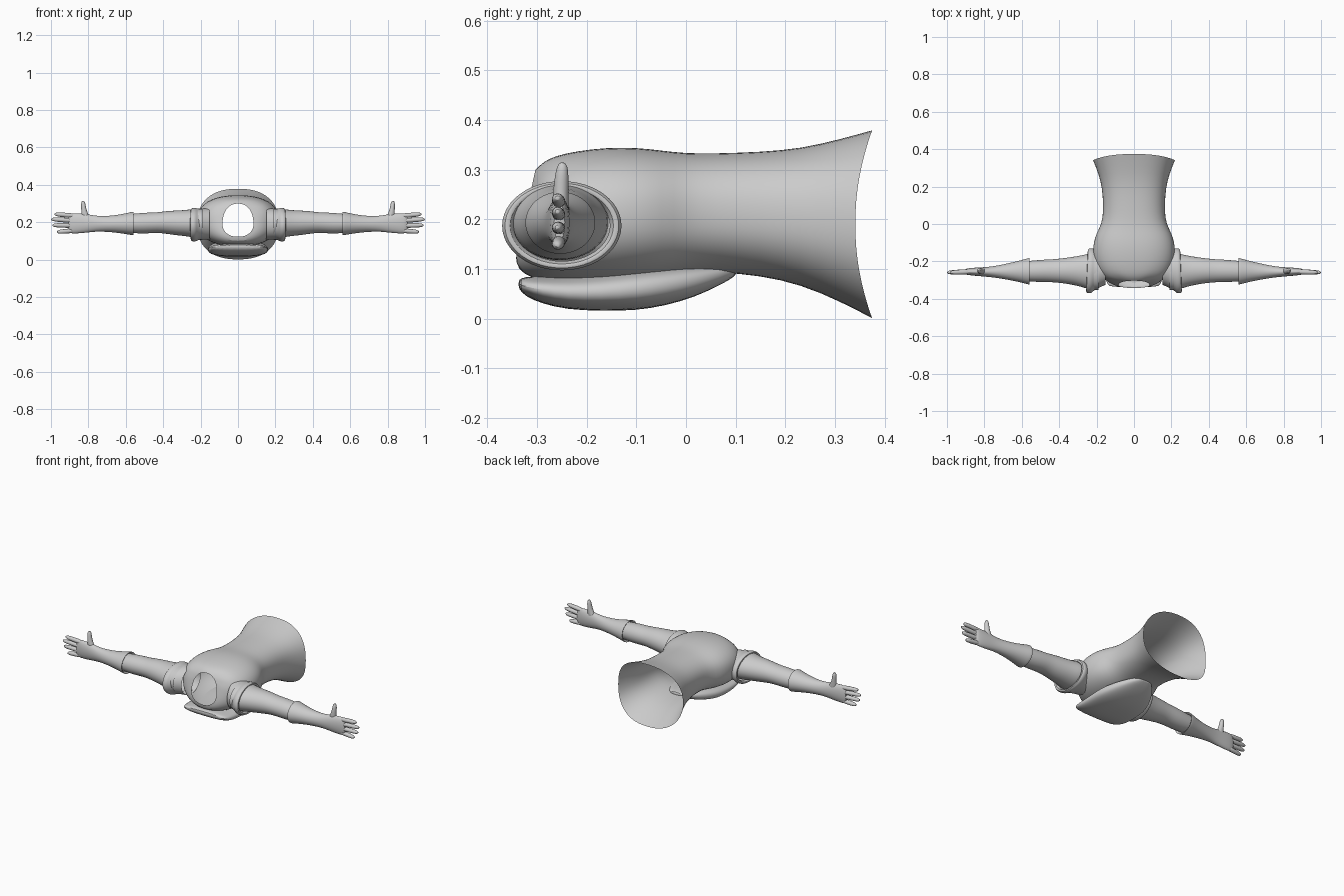
import bpy, bmesh, math

GREY = bpy.data.materials.new("plain_grey")
GREY.diffuse_color = (0.6, 0.6, 0.6, 1)


def spow(v, e):
    return math.copysign(abs(v) ** e, v)


def loft(name, rings, axis, seg=24, power=2.0, caps=(False, False), shift=None,
         mirror=False, subdiv=1):
    """Skin superellipse rings (position, centre a, centre b, radius a, radius b)."""
    bm = bmesh.new()
    loops = []
    for i, (p, ca, cb, ra, rb) in enumerate(rings):
        loop = []
        for k in range(seg):
            t = 2 * math.pi * k / seg
            a = ca + ra * spow(math.cos(t), 2 / power)
            b = cb + rb * spow(math.sin(t), 2 / power)
            q = p + (shift(i, a, b) if shift else 0)
            co = {'x': (q, a, b), 'y': (a, q, b), 'z': (a, b, q)}[axis]
            loop.append(bm.verts.new(co))
        loops.append(loop)
    for l0, l1 in zip(loops, loops[1:]):
        for k in range(seg):
            n = (k + 1) % seg
            bm.faces.new((l0[k], l0[n], l1[n], l1[k]))
    if caps[0]:
        bm.faces.new(loops[0][::-1])
    if caps[1]:
        bm.faces.new(loops[-1])
    bmesh.ops.recalc_face_normals(bm, faces=bm.faces)
    me = bpy.data.meshes.new(name)
    bm.to_mesh(me)
    bm.free()
    me.materials.append(GREY)
    ob = bpy.data.objects.new(name, me)
    bpy.context.collection.objects.link(ob)
    if mirror:
        ob.modifiers.new("mirror", 'MIRROR')
    if subdiv:
        ob.modifiers.new("smooth", 'SUBSURF').levels = subdiv
        ob.modifiers["smooth"].render_levels = subdiv
    bpy.ops.object.select_all(action='DESELECT')
    ob.select_set(True)
    bpy.context.view_layer.objects.active = ob
    bpy.ops.object.shade_smooth_by_angle(angle=math.radians(45))
    return ob


# Torso shell: y, half width, bottom z, top z, from flared hem to neck opening
torso = [(0.34, 0.22, 0.0, 0.38), (0.30, 0.203, 0.033, 0.363), (0.23, 0.178, 0.068, 0.343),
         (0.15, 0.167, 0.086, 0.336), (0.06, 0.165, 0.094, 0.333), (0.0, 0.174, 0.09, 0.333),
         (-0.05, 0.202, 0.082, 0.339), (-0.10, 0.217, 0.075, 0.345), (-0.16, 0.222, 0.07, 0.345),
         (-0.22, 0.212, 0.07, 0.338), (-0.265, 0.19, 0.072, 0.328), (-0.30, 0.155, 0.08, 0.315),
         (-0.32, 0.115, 0.10, 0.303), (-0.325, 0.088, 0.122, 0.30)]


def torso_shift(i, x, z):
    if i < 3:      # hem dips at the sides
        return 0.035 * ((z - 0.19) / 0.19) ** 2 * (1, 0.5, 0.1)[i]
    if i >= 11:    # neck opening leans back towards the top
        return (z - 0.2) * (0.1, 0.2, 0.22)[i - 11]
    return 0


body = loft("torso", [(y, 0, (lo + hi) / 2, w, (hi - lo) / 2) for y, w, lo, hi in torso],
            'y', seg=32, power=2.35, shift=torso_shift)
# Narrow the neck opening towards its top
for v in body.data.vertices:
    if v.co.y < -0.27 and abs(v.co.x) < 0.1:
        v.co.x *= 1 - 1.3 * max(0, v.co.z - 0.16)

# Back panel: y, half width, bottom z, top z
panel = [(-0.338, 0.125, 0.062, 0.078), (-0.325, 0.142, 0.045, 0.085), (-0.29, 0.155, 0.03, 0.085),
         (-0.24, 0.16, 0.018, 0.085), (-0.17, 0.163, 0.015, 0.09), (-0.10, 0.16, 0.016, 0.10),
         (-0.04, 0.14, 0.026, 0.105), (0.02, 0.11, 0.044, 0.108), (0.07, 0.07, 0.068, 0.108),
         (0.105, 0.03, 0.088, 0.105)]
loft("back_panel", [(y, 0, (lo + hi) / 2, w, (hi - lo) / 2) for y, w, lo, hi in panel],
     'y', power=2.6, caps=(True, True))


def slant(i, y, z):
    return -0.1 * (y + 0.25) * 0.4


# Shoulder sockets with a rolled rim
loft("shoulder_socket",
     [(0.15, -0.238, 0.19, 0.088, 0.085), (0.19, -0.243, 0.19, 0.102, 0.084),
      (0.215, -0.248, 0.188, 0.112, 0.084), (0.222, -0.25, 0.187, 0.12, 0.09),
      (0.238, -0.25, 0.187, 0.123, 0.092), (0.252, -0.25, 0.187, 0.117, 0.087),
      (0.252, -0.25, 0.187, 0.104, 0.077), (0.235, -0.25, 0.187, 0.098, 0.072)],
     'x', mirror=True, shift=slant)

# Sleeved upper arms
loft("arm",
     [(0.19, -0.254, 0.195, 0.10, 0.078), (0.24, -0.254, 0.195, 0.098, 0.077),
      (0.28, -0.252, 0.195, 0.084, 0.07), (0.34, -0.25, 0.197, 0.073, 0.066),
      (0.39, -0.25, 0.199, 0.066, 0.06), (0.43, -0.25, 0.198, 0.062, 0.055),
      (0.48, -0.25, 0.196, 0.06, 0.056), (0.53, -0.252, 0.194, 0.058, 0.055),
      (0.60, -0.253, 0.193, 0.052, 0.048)],
     'x', mirror=True)

# Gloves: cuff, wrist and palm
loft("glove",
     [(0.575, -0.253, 0.193, 0.055, 0.05), (0.56, -0.253, 0.193, 0.066, 0.058),
      (0.557, -0.253, 0.193, 0.072, 0.064), (0.566, -0.253, 0.193, 0.071, 0.063),
      (0.61, -0.253, 0.192, 0.058, 0.054), (0.66, -0.254, 0.191, 0.047, 0.046),
      (0.71, -0.255, 0.191, 0.037, 0.042), (0.76, -0.256, 0.192, 0.029, 0.042),
      (0.80, -0.256, 0.194, 0.025, 0.049), (0.85, -0.255, 0.194, 0.022, 0.054),
      (0.89, -0.255, 0.194, 0.018, 0.055), (0.91, -0.255, 0.194, 0.012, 0.048)],
     'x', mirror=True, caps=(False, True))

# Four fingers: root z, tip z, tip x
for n, (z0, z1, tip) in enumerate([(0.234, 0.243, 0.982), (0.208, 0.216, 1.0),
                                   (0.182, 0.184, 0.993), (0.156, 0.148, 0.968)]):
    rings = []
    for f, r in [(0, 0.0135), (0.4, 0.0135), (0.75, 0.0125), (0.92, 0.010), (1, 0.004)]:
        rings.append((0.87 + f * (tip - 0.87), -0.255 - 0.004 * f, z0 + f * (z1 - z0), r * 1.05, r))
    loft("finger_%d" % (n + 1), rings, 'x', seg=10, mirror=True, caps=(True, True))

# Thumbs point upward
loft("thumb",
     [(0.20, 0.808, -0.252, 0.034, 0.016), (0.235, 0.817, -0.252, 0.022, 0.017),
      (0.26, 0.823, -0.252, 0.015, 0.016), (0.29, 0.827, -0.25, 0.013, 0.014),
      (0.308, 0.828, -0.249, 0.010, 0.011), (0.315, 0.828, -0.249, 0.004, 0.004)],
     'z', seg=12, mirror=True, caps=(True, True))
